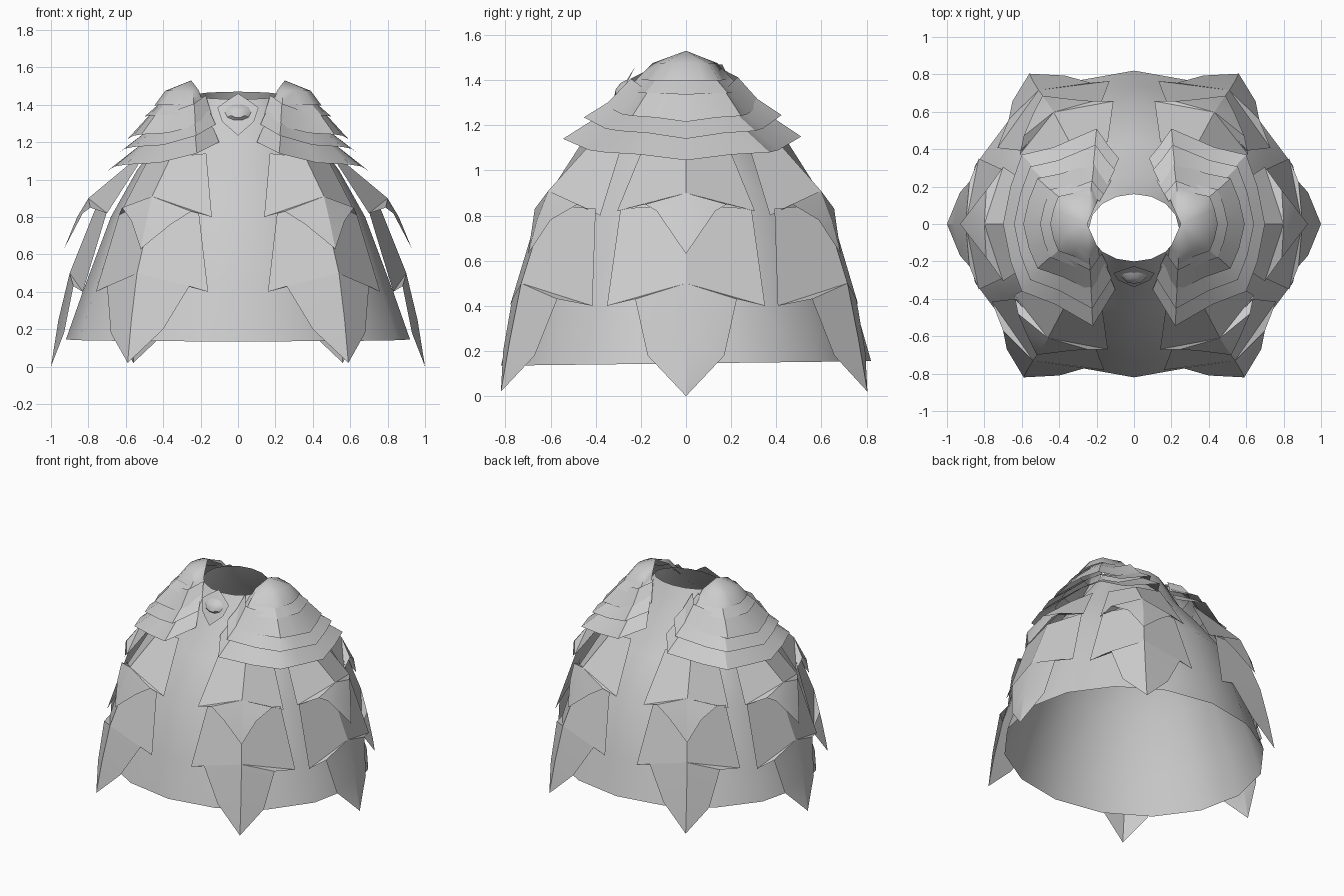
import bpy, bmesh, math
from mathutils import Vector

if "Cube" in bpy.data.objects:
    bpy.data.objects.remove(bpy.data.objects["Cube"])

grey = bpy.data.materials.new("cloth_grey")
grey.use_nodes = True
grey.diffuse_color = (0.6, 0.6, 0.6, 1)
grey.node_tree.nodes["Principled BSDF"].inputs["Base Color"].default_value = (0.6, 0.6, 0.6, 1)


def make(name, verts, faces, angle=30):
    """Open shell with every face turned outward and smooth shading."""
    bm = bmesh.new()
    vs = [bm.verts.new(v) for v in verts]
    for f in faces:
        bm.faces.new([vs[i] for i in f])
    bm.normal_update()
    for f in bm.faces:
        if f.normal.dot(f.calc_center_median() - Vector((0, 0, 0.5))) < 0:
            f.normal_flip()
    mesh = bpy.data.meshes.new(name)
    bm.to_mesh(mesh)
    bm.free()
    mesh.materials.append(grey)
    ob = bpy.data.objects.new(name, mesh)
    bpy.context.collection.objects.link(ob)
    bpy.ops.object.select_all(action='DESELECT')
    ob.select_set(True)
    bpy.context.view_layer.objects.active = ob
    bpy.ops.object.shade_smooth_by_angle(angle=math.radians(angle))
    return ob


def both_sides(name, verts, faces, angle=30):
    make("left_" + name, verts, faces, angle)
    make("right_" + name, [(-x, y, z) for x, y, z in verts], faces, angle)


def strip(rows, n, closed=False):
    """Quads between successive rows of n points."""
    return [(r * n + i, r * n + (i + 1) % n, (r + 1) * n + (i + 1) % n, (r + 1) * n + i)
            for r in range(rows - 1) for i in range(n if closed else n - 1)]


# Cloak body: oval rings from neck to hem (z, x radius, y radius, y centre, back lift)
rings = [(1.45, .24, .18, -.02, .02), (1.25, .39, .29, -.02, 0), (1.05, .54, .45, -.01, 0),
         (.80, .68, .63, 0, 0), (.40, .83, .75, 0, 0), (.145, .92, .82, 0, .01)]
N = 16
body = []
for z, rx, ry, cy, lift in rings:
    for i in range(N):
        a = 2 * math.pi * i / N
        body.append((rx * math.cos(a), cy + ry * math.sin(a), z + lift * math.sin(a)))
make("cloak_body", body, strip(len(rings), N, True), 40)


# Pointed hanging panels: ridge (top, middle, low), tip, and two edges
# (top, outer corner, notch, lower notch)
def panel(name, ridge, tip, edge_a, edge_b):
    verts = ridge + [tip] + edge_a + edge_b
    faces = []
    for s in (4, 8):
        faces += [(0, s, s + 1, 1), (1, s + 1, s + 2), (1, s + 2, s + 3, 2), (2, s + 3, 3)]
    both_sides(name, verts, faces, 25)


def flip_y(points):
    return [(x, -y, z) for x, y, z in points]


def to_back(points):
    return [(x - .03, -y * .98, z) for x, y, z in points]


side_low = [(.70, .29, .83), (.83, .35, .40), (.88, .225, .43), (.93, .17, .18)]
panel("side_lower_panel", [(.76, 0, .85), (.90, 0, .5), (.96, 0, .25)], (1, 0, 0),
      side_low, flip_y(side_low))
side_up = [(.52, .19, 1.10), (.70, .305, .82), (.79, .18, .85), (.83, .13, .82)]
panel("side_upper_panel", [(.56, 0, 1.10), (.80, 0, .90), (.86, 0, .80)], (.93, 0, .63),
      side_up, flip_y(side_up))

front_low = ([(.46, -.62, .85), (.54, -.73, .5), (.57, -.78, .25)], [(.59, -.82, .02)],
             [(.21, -.65, .83), (.16, -.78, .40), (.26, -.77, .43), (.40, -.81, .20)],
             [(.63, -.40, .83), (.76, -.415, .40), (.70, -.57, .43), (.68, -.67, .18)])
front_up = ([(.36, -.42, 1.12), (.46, -.61, .91), (.49, -.66, .78)], [(.52, -.70, .63)],
            [(.17, -.45, 1.14), (.14, -.67, .80), (.25, -.67, .83), (.36, -.68, .76)],
            [(.49, -.29, 1.09), (.64, -.38, .80), (.62, -.48, .85), (.57, -.60, .78)])
for name, (ridge, tip, a, b) in (("lower_panel", front_low), ("upper_panel", front_up)):
    panel("front_" + name, ridge, tip[0], a, b)
    panel("back_" + name, to_back(ridge), to_back(tip)[0], to_back(a), to_back(b))

# Layered shoulder plates: one jagged outline, shrunk and raised for each tier
outline = [(.10, -.35, 1.20), (.22, -.545, 1.14), (.42, -.43, 1.09), (.60, -.36, 1.08),
           (.66, -.20, 1.07), (.70, 0, 1.045), (.66, .20, 1.07), (.60, .37, 1.08),
           (.43, .41, 1.09), (.20, .51, 1.15), (.13, .41, 1.18), (.08, .35, 1.20)]
M = len(outline)
CX = .25


def tier_ring(sx, sy, z0, k):
    return [(CX + (x - CX) * sx, y * sy, z0 + (z - 1.045) * k) for x, y, z in outline]


tiers = [(1, 1, 1.045, 1, .11), (.87, .83, 1.14, 1, .09),
         (.76, .66, 1.215, .75, .12), (.56, .50, 1.335, .25, .07)]
for n, (sx, sy, z0, k, rise) in enumerate(tiers):
    outer = tier_ring(sx, sy, z0, k)
    inner = [(CX + (x - CX) * .68, y * .68, z + rise) for x, y, z in outer]
    both_sides("shoulder_plate_%d" % (n + 1), outer + inner, strip(2, M))

# Rounded shoulder caps
low = [(max(x, .19), y, z) for x, y, z in tier_ring(.44, .40, 1.395, .1)]
mid = [(max(CX + (x - CX) * .7, .20), y * .68, 1.475) for x, y, z in low]
cap = low + mid + [(CX, 0, 1.53)]
both_sides("shoulder_cap", cap, strip(2, M) + [(M + i, M + i + 1, 2 * M) for i in range(M - 1)], 50)


# Collar clasp: pointed plate with a raised oval stone
def clasp_point(x, z, out):
    return (x, -.225 - (1.46 - z) * .5 - out, z)


half = [(.055, 1.425), (.11, 1.385), (.085, 1.31)]
shape = [(0, 1.46)] + half + [(0, 1.235)] + [(-x, z) for x, z in reversed(half)]
plate = [clasp_point(x, z, 0) for x, z in shape]
make("clasp_plate", plate + [clasp_point(0, 1.36, .012)],
     [(i, (i + 1) % 8, 8) for i in range(8)])
stone = []
for r, out in ((1, .005), (.65, .028)):
    for i in range(10):
        a = 2 * math.pi * i / 10
        stone.append(clasp_point(.07 * r * math.cos(a), 1.36 + .045 * r * math.sin(a), out))
stone.append(clasp_point(0, 1.36, .036))
make("clasp_stone", stone, strip(2, 10, True) + [(10 + i, 10 + (i + 1) % 10, 20) for i in range(10)], 60)
